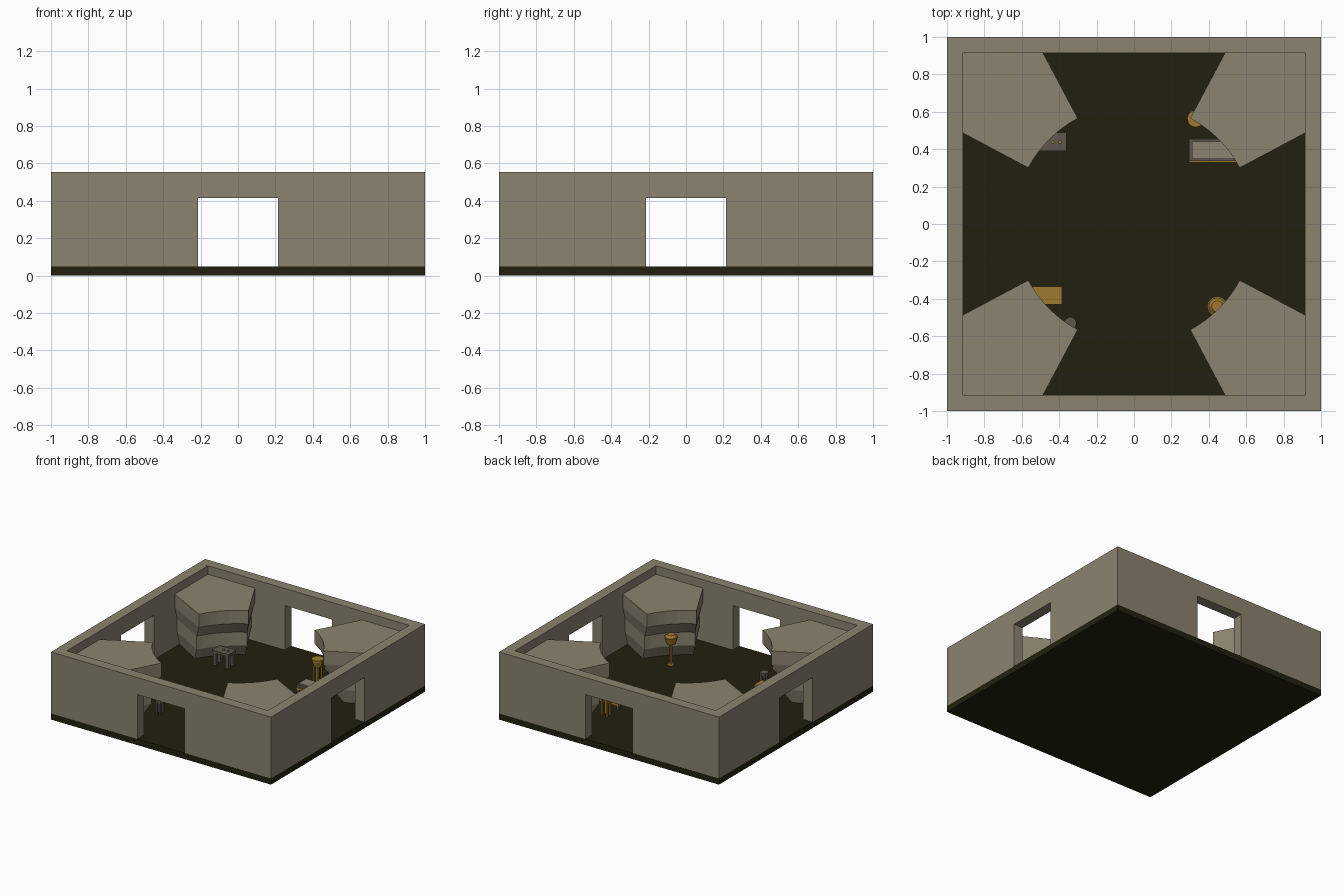
import bpy, bmesh, math
from mathutils import Matrix, Vector

if "Cube" in bpy.data.objects:
    bpy.data.objects.remove(bpy.data.objects["Cube"])


def mat(name, c):
    m = bpy.data.materials.new(name)
    m.diffuse_color = (*c, 1)
    m.use_nodes = True
    m.node_tree.nodes["Principled BSDF"].inputs["Base Color"].default_value = m.diffuse_color
    return m


STONE = mat("tan_stone", (0.258, 0.227, 0.162))
DARK = mat("dark_floor", (0.016, 0.0144, 0.0044))
WOOD = mat("amber_wood", (0.352, 0.195, 0.03))
GREY = mat("grey_wood", (0.114, 0.095, 0.076))


def finish(name, bm, material):
    bmesh.ops.recalc_face_normals(bm, faces=bm.faces)
    me = bpy.data.meshes.new(name)
    bm.to_mesh(me)
    bm.free()
    ob = bpy.data.objects.new(name, me)
    me.materials.append(material)
    bpy.context.collection.objects.link(ob)
    return ob


def box(name, x0, x1, y0, y1, z0, z1, material):
    bm = bmesh.new()
    bmesh.ops.create_cube(bm, size=1)
    for v in bm.verts:
        v.co = ((x0 + x1) / 2 + v.co.x * (x1 - x0),
                (y0 + y1) / 2 + v.co.y * (y1 - y0),
                (z0 + z1) / 2 + v.co.z * (z1 - z0))
    return finish(name, bm, material)


def cone(name, x, y, z0, z1, r0, r1, material, n=12):
    bm = bmesh.new()
    bmesh.ops.create_cone(bm, cap_ends=True, segments=n, radius1=r0, radius2=r1,
                          depth=z1 - z0,
                          matrix=Matrix.Translation((x, y, (z0 + z1) / 2)))
    return finish(name, bm, material)


def legs(name, x0, x1, y0, y1, w, top, material):
    for i, x in enumerate((x0, x1 - w)):
        for j, y in enumerate((y0, y1 - w)):
            box(f"{name}_{i}{j}", x, x + w, y, y + w, F, top, material)


F = 0.05       # floor top
T = 0.555      # wall top
IN = 0.915     # inner wall face

# floor slab
box("floor", -1, 1, -1, 1, 0, F, DARK)

# four walls, each a profile with a doorway notch
for k, side in enumerate(("front", "right", "back", "left")):
    h = 1 if k % 2 == 0 else IN
    d = 0.215
    prof = [(-h, F), (-d, F), (-d, 0.415), (d, 0.415), (d, F), (h, F), (h, T), (-h, T)]
    bm = bmesh.new()
    f = bm.faces.new([bm.verts.new((x, -1, z)) for x, z in prof])
    r = bmesh.ops.extrude_face_region(bm, geom=[f])
    vs = [e for e in r["geom"] if isinstance(e, bmesh.types.BMVert)]
    bmesh.ops.translate(bm, verts=vs, vec=(0, 1 - IN, 0))
    bmesh.ops.rotate(bm, verts=bm.verts, matrix=Matrix.Rotation(k * math.pi / 2, 3, 'Z'))
    finish(side + "_wall", bm, STONE)


# corner blocks: curved wedges that step back under two overhanging tiers
def ring(bm, r, inset, z, n=8):
    a0, a1 = math.radians(28 + inset), math.radians(62 - inset)
    pts = [(r * math.cos(a0 + (a1 - a0) * i / n), r * math.sin(a0 + (a1 - a0) * i / n))
           for i in range(n + 1)]
    t = IN * math.tan(a0)
    pts += [(t, IN), (IN, IN), (IN, t)]
    return [bm.verts.new((x, y, z)) for x, y in pts]


LEVELS = [(0.64, 0, 0.485), (0.64, 0, 0.375), (0.715, 1.5, 0.27),
          (0.715, 1.5, 0.16), (0.79, 3, F)]
for k in range(4):
    bm = bmesh.new()
    rings = [ring(bm, *lv) for lv in LEVELS]
    bm.faces.new(rings[0])
    bm.faces.new(rings[-1])
    for a, b in zip(rings, rings[1:]):
        for i in range(len(a)):
            j = (i + 1) % len(a)
            bm.faces.new((a[i], a[j], b[j], b[i]))
    bmesh.ops.rotate(bm, verts=bm.verts, matrix=Matrix.Rotation(k * math.pi / 2, 3, 'Z'))
    finish(f"corner_block_{k}", bm, STONE)

# grey table with small amber cups
box("table_top", -0.51, -0.36, 0.39, 0.49, 0.15, 0.172, GREY)
legs("table_leg", -0.505, -0.365, 0.395, 0.485, 0.028, 0.15, GREY)
for i, x in enumerate((-0.435, -0.395)):
    cone(f"cup_{i}", x, 0.438, 0.172, 0.182, 0.009, 0.009, WOOD, 8)

# bed: amber base, grey rim, pale mattress
box("bed_base", 0.295, 0.56, 0.33, 0.455, 0.085, 0.105, WOOD)
box("bed_rim", 0.295, 0.56, 0.337, 0.455, 0.105, 0.125, GREY)
box("mattress", 0.31, 0.55, 0.347, 0.442, 0.125, 0.135, STONE)
legs("bed_leg", 0.298, 0.557, 0.335, 0.45, 0.02, 0.085, GREY)

# basket on four legs
cone("basket", 0.33, 0.563, 0.2, 0.245, 0.032, 0.043, WOOD)
cone("basket_rim", 0.33, 0.563, 0.245, 0.26, 0.046, 0.046, WOOD)
legs("basket_leg", 0.302, 0.358, 0.535, 0.591, 0.013, 0.2, WOOD)

# amber desk
box("desk_top", -0.56, -0.385, -0.43, -0.335, 0.13, 0.15, WOOD)
legs("desk_leg", -0.555, -0.39, -0.425, -0.34, 0.022, 0.13, WOOD)

# small grey stool beside the desk
cone("stool_seat", -0.34, -0.53, 0.14, 0.165, 0.034, 0.034, GREY, 8)
legs("stool_leg", -0.364, -0.316, -0.554, -0.506, 0.014, 0.14, GREY)

# standing lamp
cone("lamp_foot", 0.445, -0.44, F, 0.065, 0.026, 0.022, WOOD)
cone("lamp_post", 0.445, -0.44, 0.065, 0.235, 0.013, 0.013, WOOD, 8)
cone("lamp_shade", 0.445, -0.44, 0.225, 0.282, 0.036, 0.054, WOOD)
cone("lamp_cap", 0.445, -0.44, 0.282, 0.3, 0.046, 0.03, WOOD)
